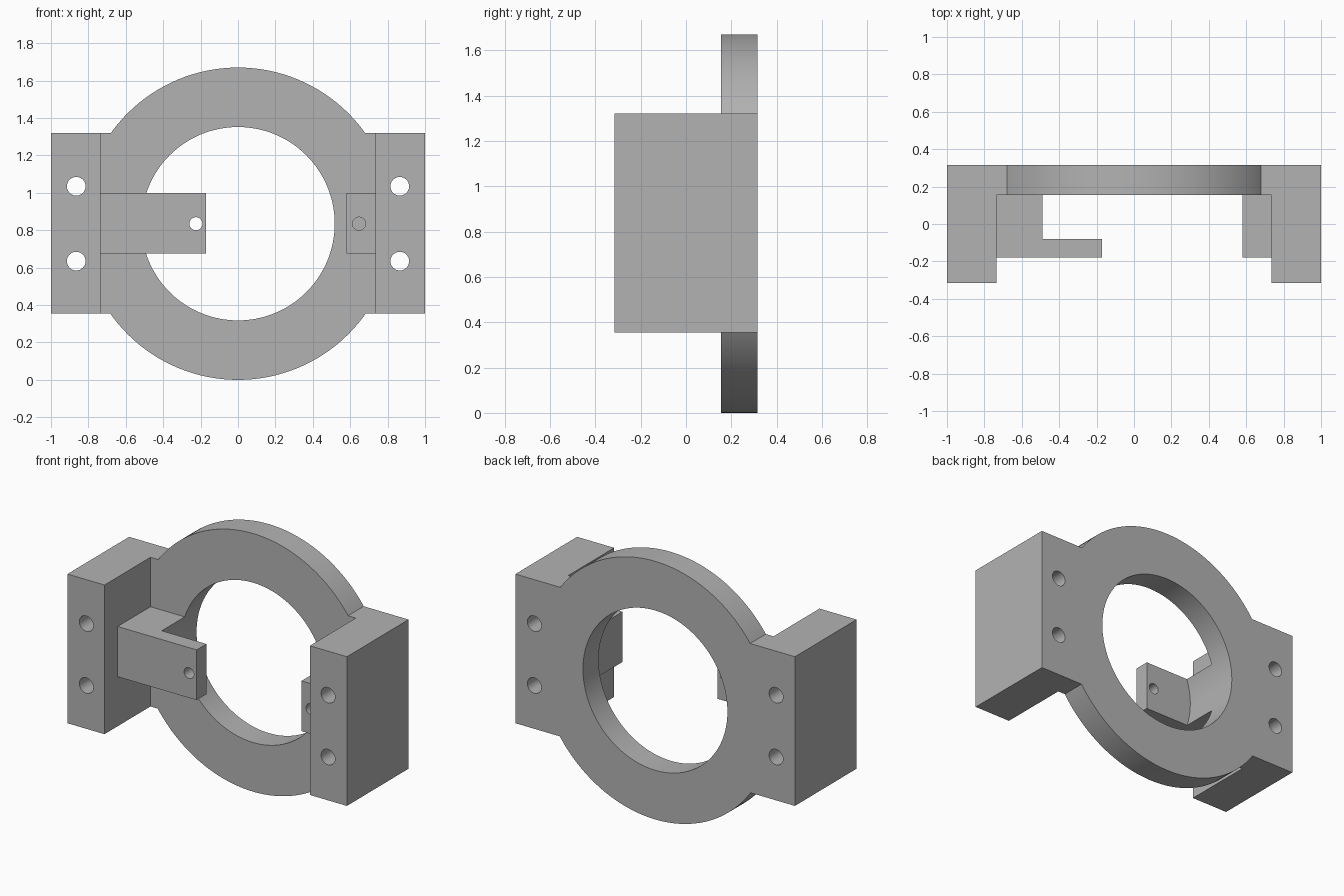
import bpy
import math

cube = bpy.data.objects.get("Cube")
if cube:
    bpy.data.objects.remove(cube, do_unlink=True)

grey = bpy.data.materials.new("plain grey")
grey.use_nodes = True
colour = (0.45, 0.45, 0.45, 1)
grey.diffuse_color = colour
grey.node_tree.nodes["Principled BSDF"].inputs["Base Color"].default_value = colour

MID_Z = 0.835
FRONT, BACK = -0.315, 0.315
RING_FRONT = 0.155


def box(name, x, y, z):
    bpy.ops.mesh.primitive_cube_add(size=1)
    ob = bpy.context.object
    ob.name = name
    ob.location = [(a + b) / 2 for a, b in (x, y, z)]
    ob.scale = [b - a for a, b in (x, y, z)]
    bpy.ops.object.transform_apply(location=True, rotation=False, scale=True)
    ob.data.materials.append(grey)
    return ob


def rod(name, radius, x, z, y, sides=32):
    bpy.ops.mesh.primitive_cylinder_add(
        vertices=sides, radius=radius, depth=y[1] - y[0],
        location=(x, (y[0] + y[1]) / 2, z), rotation=(math.pi / 2, 0, 0))
    ob = bpy.context.object
    ob.name = name
    bpy.ops.object.transform_apply(location=True, rotation=True, scale=True)
    ob.data.materials.append(grey)
    return ob


def combine(target, tool, operation):
    mod = target.modifiers.new(operation.lower(), 'BOOLEAN')
    mod.operation = operation
    mod.solver = 'EXACT'
    mod.object = tool
    bpy.context.view_layer.objects.active = target
    bpy.ops.object.modifier_apply(modifier=mod.name)
    bpy.data.objects.remove(tool, do_unlink=True)


# Disc with side plates and deep mounting blocks
body = rod("ring_bracket", 0.835, 0, MID_Z, (RING_FRONT, BACK), 128)
for s in (-1, 1):
    plate = box("side_plate", sorted((s * 0.6, s * 0.9)), (RING_FRONT, BACK), (0.355, 1.32))
    combine(body, plate, 'UNION')
    block = box("mounting_block", sorted((s * 0.735, s)), (FRONT, BACK), (0.355, 1.32))
    combine(body, block, 'UNION')

# Arm root and small lug, set slightly into the neighbouring solids
ARM_Z = (0.675, 1.0)
combine(body, box("arm_root", (-0.8, -0.4), (-0.18, 0.2), ARM_Z), 'UNION')
combine(body, box("lug", (0.58, 0.8), (-0.18, 0.2), ARM_Z), 'UNION')

# Large bore, which also hollows the arm root behind the finger
combine(body, rod("bore", 0.517, 0, MID_Z, (-0.08, 0.5), 128), 'DIFFERENCE')
combine(body, box("arm_finger", (-0.8, -0.17), (-0.18, -0.08), ARM_Z), 'UNION')

# Bolt holes and pin holes
for x in (-0.865, 0.865):
    for z in (0.635, 1.035):
        combine(body, rod("bolt_hole", 0.05, x, z, (-0.5, 0.5)), 'DIFFERENCE')
combine(body, rod("finger_hole", 0.035, -0.225, MID_Z, (-0.3, 0.0)), 'DIFFERENCE')
combine(body, rod("lug_hole", 0.035, 0.647, MID_Z, (-0.3, RING_FRONT)), 'DIFFERENCE')

bpy.ops.object.select_all(action='DESELECT')
body.select_set(True)
bpy.context.view_layer.objects.active = body
bpy.ops.object.shade_smooth_by_angle(angle=math.radians(30))
